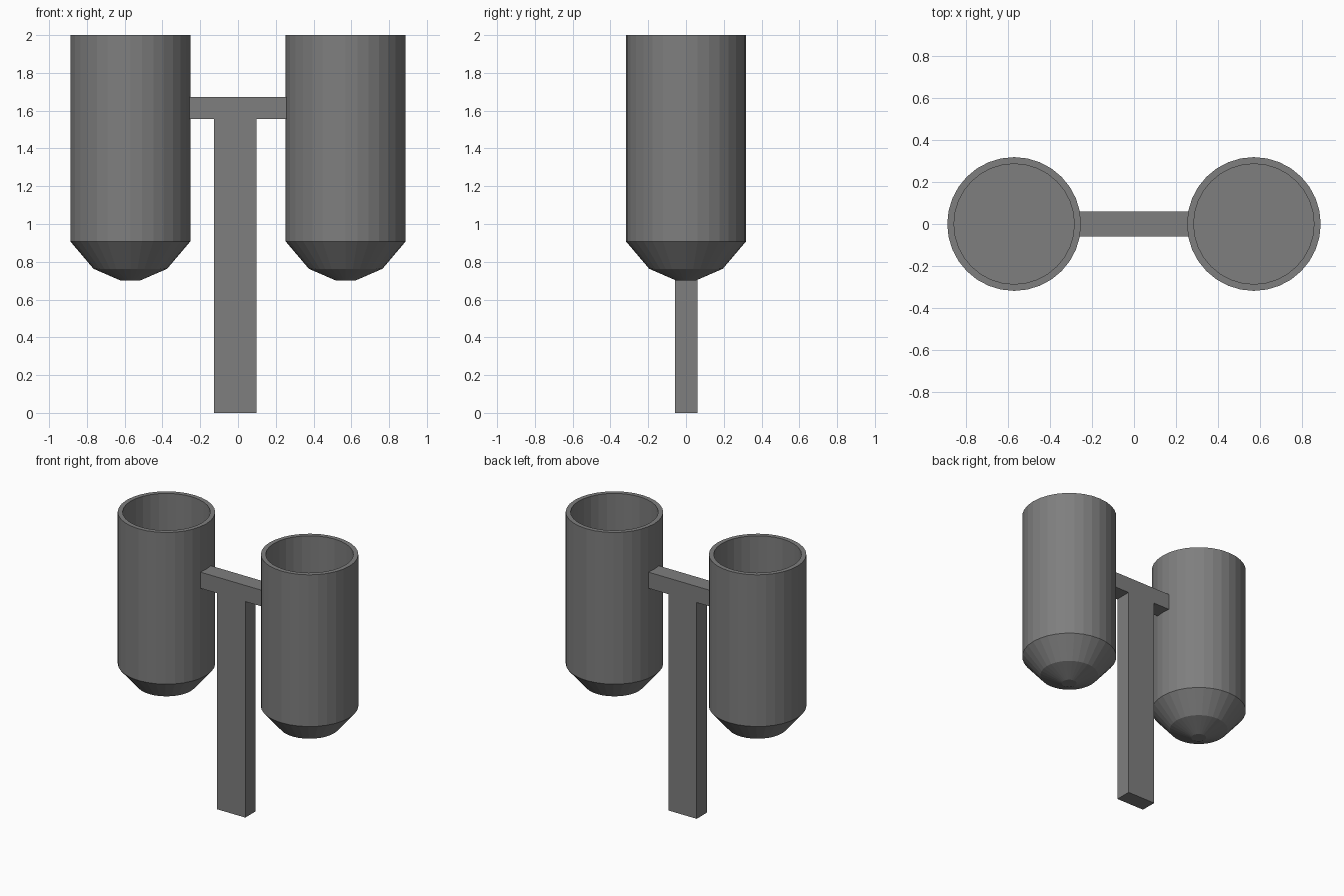
import bpy, bmesh, math

if "Cube" in bpy.data.objects:
    bpy.data.objects.remove(bpy.data.objects["Cube"])

SIDES = 32

# Dark grey metal
dark = bpy.data.materials.new("dark_grey")
dark.diffuse_color = (0.21, 0.21, 0.21, 1)
dark.use_nodes = True
dark.node_tree.nodes["Principled BSDF"].inputs["Base Color"].default_value = dark.diffuse_color


def finish(name, bm):
    bmesh.ops.recalc_face_normals(bm, faces=bm.faces)
    mesh = bpy.data.meshes.new(name)
    bm.to_mesh(mesh)
    bm.free()
    mesh.materials.append(dark)
    obj = bpy.data.objects.new(name, mesh)
    bpy.context.collection.objects.link(obj)
    return obj


def box(name, x0, x1, y0, y1, z0, z1):
    bm = bmesh.new()
    bmesh.ops.create_cube(bm, size=1)
    for v in bm.verts:
        v.co = ((x0 + x1) / 2 + v.co.x * (x1 - x0),
                (y0 + y1) / 2 + v.co.y * (y1 - y0),
                (z0 + z1) / 2 + v.co.z * (z1 - z0))
    return finish(name, bm)


def lathe(name, profile, x):
    # Stack rings along the profile and cap both ends
    bm = bmesh.new()
    rings = [[bm.verts.new((x + r * math.cos(2 * math.pi * i / SIDES),
                            r * math.sin(2 * math.pi * i / SIDES), z))
              for i in range(SIDES)] for r, z in profile]
    for a, b in zip(rings, rings[1:]):
        for i in range(SIDES):
            j = (i + 1) % SIDES
            bm.faces.new((a[i], a[j], b[j], b[i]))
    bm.faces.new(rings[0])
    bm.faces.new(rings[-1])
    return finish(name, bm)


# Open bins: tapered base, outer wall, rim, inner wall, flat floor
bin_profile = [(0.05, 0.70), (0.195, 0.763), (0.318, 0.908),
               (0.318, 2.0), (0.286, 2.0), (0.286, 0.93)]
for side, x in (("left", -0.57), ("right", 0.57)):
    lathe(side + "_bin", bin_profile, x)

# Central post, slightly off centre
box("post", -0.127, 0.098, -0.057, 0.06, 0, 1.56)

# Crossbar joining the bins
box("crossbar", -0.263, 0.263, -0.06, 0.06, 1.557, 1.673)
